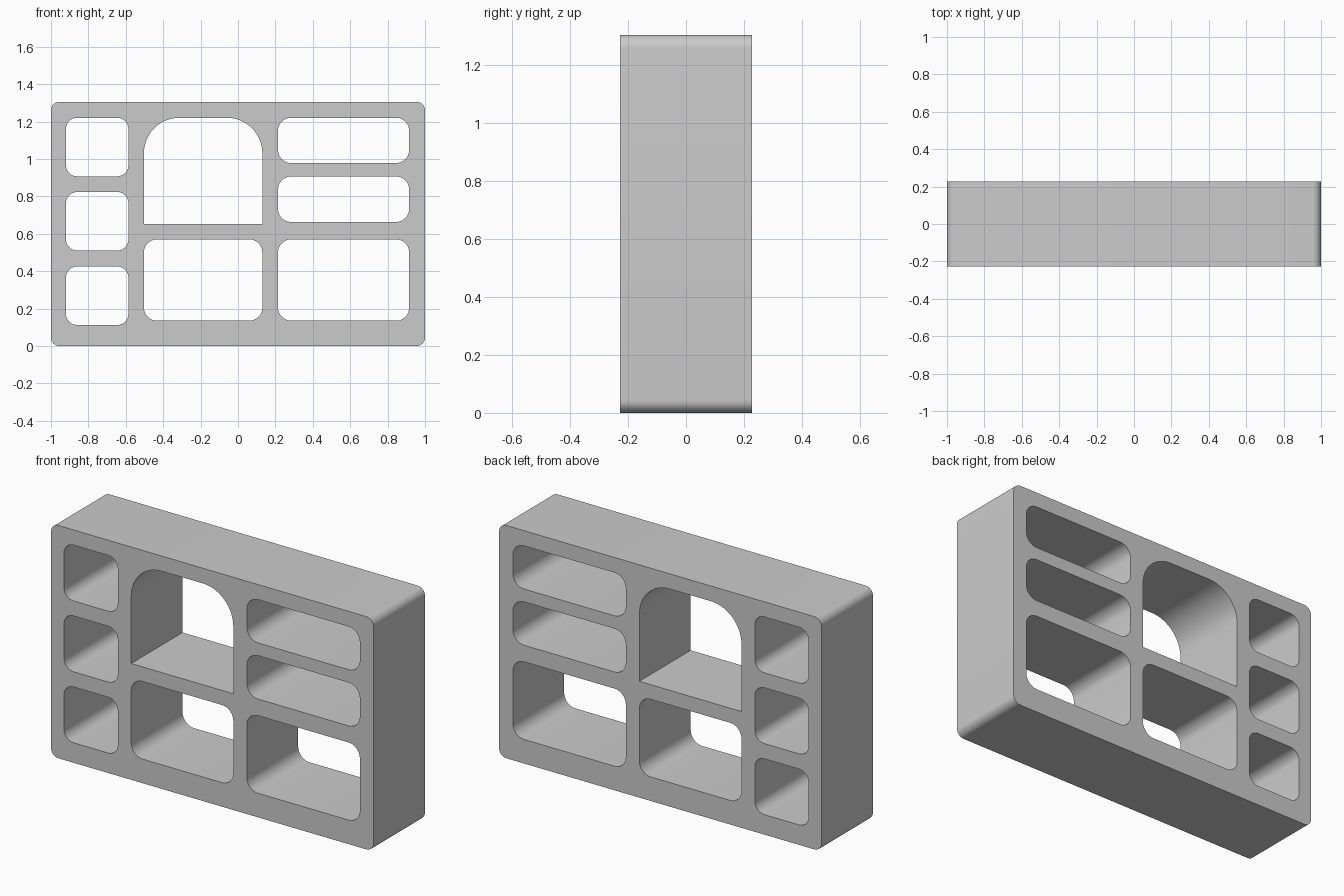
import bpy, bmesh, math
from mathutils import Matrix

if "Cube" in bpy.data.objects:
    bpy.data.objects.remove(bpy.data.objects["Cube"])

DEPTH = 0.455


def rounded_rect(x0, x1, z0, z1, r_bottom, r_top, steps=10):
    """Outline of a rectangle with its own bottom and top corner radii."""
    pts = []
    corners = [(x1, z0, -1, 1, r_bottom, 270), (x1, z1, -1, -1, r_top, 0),
               (x0, z1, 1, -1, r_top, 90), (x0, z0, 1, 1, r_bottom, 180)]
    for x, z, sx, sz, r, start in corners:
        if r == 0:
            pts.append((x, z))
            continue
        for i in range(steps + 1):
            a = math.radians(start + 90 * i / steps)
            pts.append((x + sx * r + r * math.cos(a), z + sz * r + r * math.sin(a)))
    return pts


# Outer frame outline
outlines = [rounded_rect(-1, 1, 0, 1.305, 0.045, 0.045)]

# Left column: three small compartments
for z0 in (0.112, 0.51, 0.907):
    outlines.append(rounded_rect(-0.92, -0.586, z0, z0 + 0.313, 0.06, 0.06))

# Middle column: arched opening over a rounded compartment
outlines.append(rounded_rect(-0.503, 0.13, 0.652, 1.22, 0, 0.19, 16))
outlines.append(rounded_rect(-0.503, 0.13, 0.135, 0.57, 0.07, 0.07))

# Right column: two slots over a larger compartment
for z0, z1 in ((0.135, 0.57), (0.663, 0.906), (0.978, 1.22)):
    outlines.append(rounded_rect(0.214, 0.915, z0, z1, 0.07, 0.07))

# Filled profile with holes, extruded through the depth
curve = bpy.data.curves.new("shelf_profile", 'CURVE')
curve.dimensions = '2D'
curve.fill_mode = 'BOTH'
curve.extrude = DEPTH / 2
for pts in outlines:
    spline = curve.splines.new('POLY')
    spline.points.add(len(pts) - 1)
    for p, (x, z) in zip(spline.points, pts):
        p.co = (x, z, 0, 1)
    spline.use_cyclic_u = True
helper = bpy.data.objects.new("shelf_profile", curve)
bpy.context.collection.objects.link(helper)
bpy.context.view_layer.update()
evaluated = helper.evaluated_get(bpy.context.evaluated_depsgraph_get())
mesh = bpy.data.meshes.new_from_object(evaluated)
bpy.data.objects.remove(helper)

# Stand the shelf upright and weld it into one solid
bm = bmesh.new()
bm.from_mesh(mesh)
bmesh.ops.remove_doubles(bm, verts=bm.verts, dist=1e-5)
bmesh.ops.transform(bm, matrix=Matrix.Rotation(math.pi / 2, 4, 'X'), verts=bm.verts)
bmesh.ops.recalc_face_normals(bm, faces=bm.faces)
bm.to_mesh(mesh)
bm.free()

shelf = bpy.data.objects.new("compartment_shelf", mesh)
bpy.context.collection.objects.link(shelf)
bpy.context.view_layer.objects.active = shelf
shelf.select_set(True)
bpy.ops.object.shade_smooth_by_angle(angle=math.radians(30))
